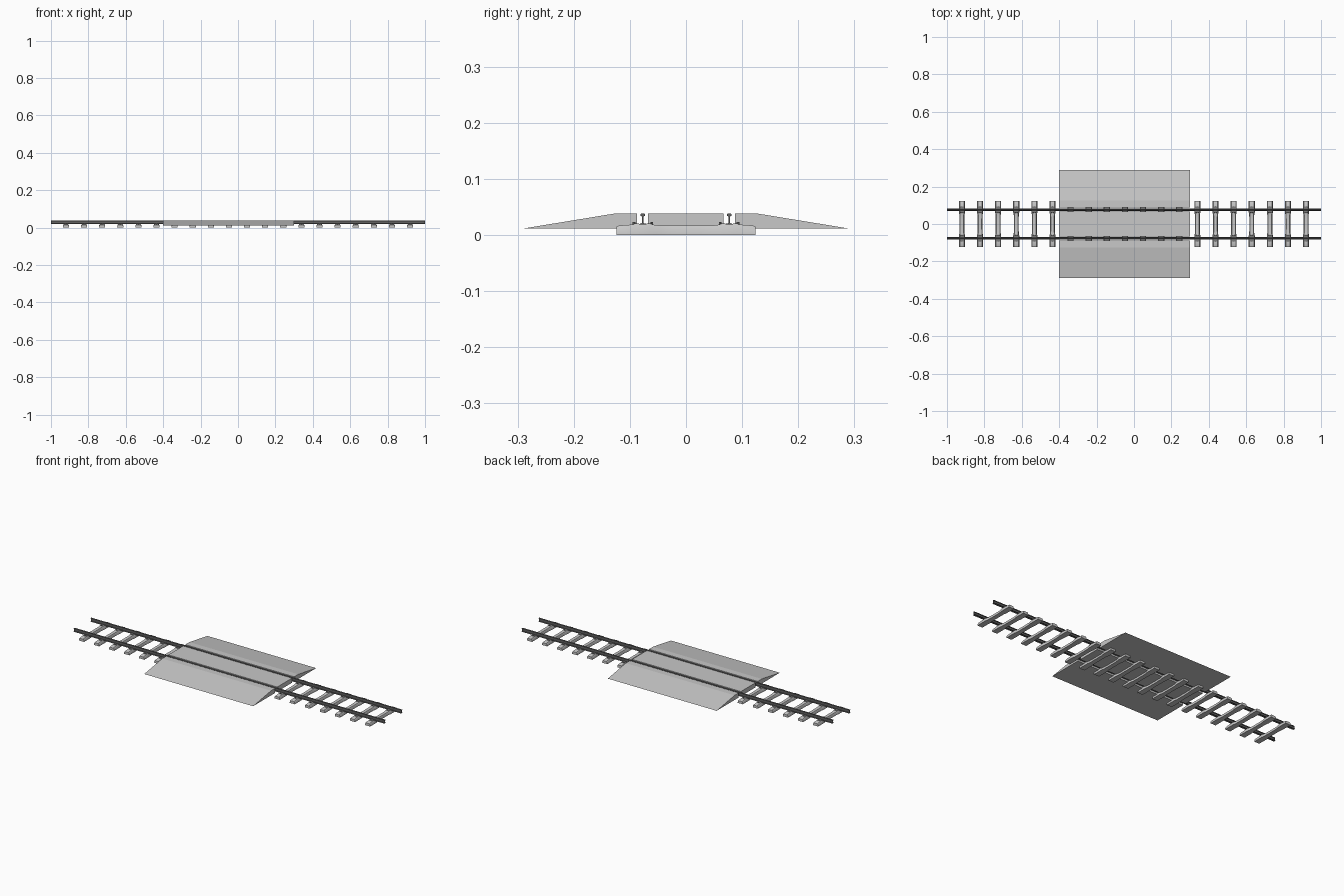
import bpy, bmesh, math

if "Cube" in bpy.data.objects:
    bpy.data.objects.remove(bpy.data.objects["Cube"])


def material(name, c):
    m = bpy.data.materials.new(name)
    m.diffuse_color = (*c, 1)
    m.use_nodes = True
    m.node_tree.nodes["Principled BSDF"].inputs["Base Color"].default_value = m.diffuse_color
    return m


CONCRETE = material("sleeper concrete", (0.58, 0.58, 0.58))
STEEL = material("dark rail steel", (0.12, 0.12, 0.12))
FITTING = material("fastening steel", (0.2, 0.2, 0.2))
DECK = material("crossing deck grey", (0.58, 0.58, 0.58))


def loft(name, rings, mat, smooth=False):
    """Skin a list of closed rings of equal length and cap the ends."""
    bm = bmesh.new()
    vs = [[bm.verts.new(p) for p in ring] for ring in rings]
    n = len(vs[0])
    for a, b in zip(vs, vs[1:]):
        for i in range(n):
            j = (i + 1) % n
            bm.faces.new((a[i], a[j], b[j], b[i]))
    bm.faces.new(vs[0])
    bm.faces.new(vs[-1])
    bmesh.ops.recalc_face_normals(bm, faces=bm.faces)
    me = bpy.data.meshes.new(name)
    bm.to_mesh(me)
    bm.free()
    me.materials.append(mat)
    ob = bpy.data.objects.new(name, me)
    bpy.context.collection.objects.link(ob)
    if smooth:
        bpy.ops.object.select_all(action='DESELECT')
        ob.select_set(True)
        bpy.context.view_layer.objects.active = ob
        bpy.ops.object.shade_smooth_by_angle(angle=math.radians(50))
    return ob


def extrude_x(name, profile, x0, x1, mat, smooth=False):
    return loft(name, [[(x, y, z) for y, z in profile] for x in (x0, x1)], mat, smooth)


GAUGE = 0.077
SLEEPER_X = [-0.92 + i * 1.84 / 19 for i in range(20)]

# Rails: I-shaped section with foot, web and head
half = [(0.0065, 0.0185), (0.0065, 0.0196), (0.0012, 0.0212), (0.0012, 0.0330),
        (0.0040, 0.0342), (0.0040, 0.0368), (0.003, 0.0378)]
section = half + [(-y, z) for y, z in reversed(half)]
for side, label in ((1, "left"), (-1, "right")):
    extrude_x("rail_" + label, [(y + side * GAUGE, z) for y, z in section], -1, 1, STEEL)

# Crossing deck: centre panel between rails, sloped ramps outside
extrude_x("deck_centre", [(-0.068, 0.0115), (0.067, 0.0115), (0.067, 0.0385), (-0.068, 0.0385)],
          -0.4, 0.3, DECK)
for side, label in ((1, "left"), (-1, "right")):
    ramp = [(0.0875, 0.0115), (0.290, 0.0115), (0.125, 0.0385), (0.0875, 0.0385)]
    extrude_x("deck_ramp_" + label, [(side * y, z) for y, z in ramp], -0.4, 0.3, DECK)

# Sleeper: waisted concrete tie with rounded top, lofted along y
stations = [(0.124, 0.0165, 0.0145), (0.119, 0.0165, 0.0168), (0.100, 0.0165, 0.0182),
            (0.090, 0.0165, 0.0192), (0.064, 0.0165, 0.0192), (0.050, 0.0135, 0.0172),
            (0.025, 0.013, 0.0165)]
stations += [(-y, w, h) for y, w, h in reversed(stations)]
rings = []
for y, w, h in stations:
    rings.append([(-w, y, 0), (w, y, 0), (w * 0.96, y, h * 0.65), (w * 0.7, y, h),
                  (-w * 0.7, y, h), (-w * 0.96, y, h * 0.65)])
first = loft("sleeper", rings, CONCRETE, True)

# Fastenings: low clip blocks with a bolt head on both sides of each rail
parts = [first]
for side in (1, -1):
    for d in (1, -1):
        c = side * GAUGE + d * 0.0115
        parts.append(extrude_x("rail_clip", [(c - 0.0055, 0.0185), (c + 0.0055, 0.0185),
                     (c + 0.0045, 0.0205), (c - 0.0045, 0.0205)], -0.009, 0.009, FITTING))
        b = side * GAUGE + d * 0.0158
        ring = [(0.0028 * math.cos(k * math.pi / 3), b + 0.0028 * math.sin(k * math.pi / 3))
                for k in range(6)]
        parts.append(loft("clip_bolt", [[(x, y, z) for x, y in ring] for z in (0.019, 0.0235)],
                          FITTING))

# Repeat sleeper and fastenings along the track
for i, x in enumerate(SLEEPER_X):
    for p in parts:
        ob = p if i == 0 else p.copy()
        if i:
            bpy.context.collection.objects.link(ob)
        ob.location.x = x
